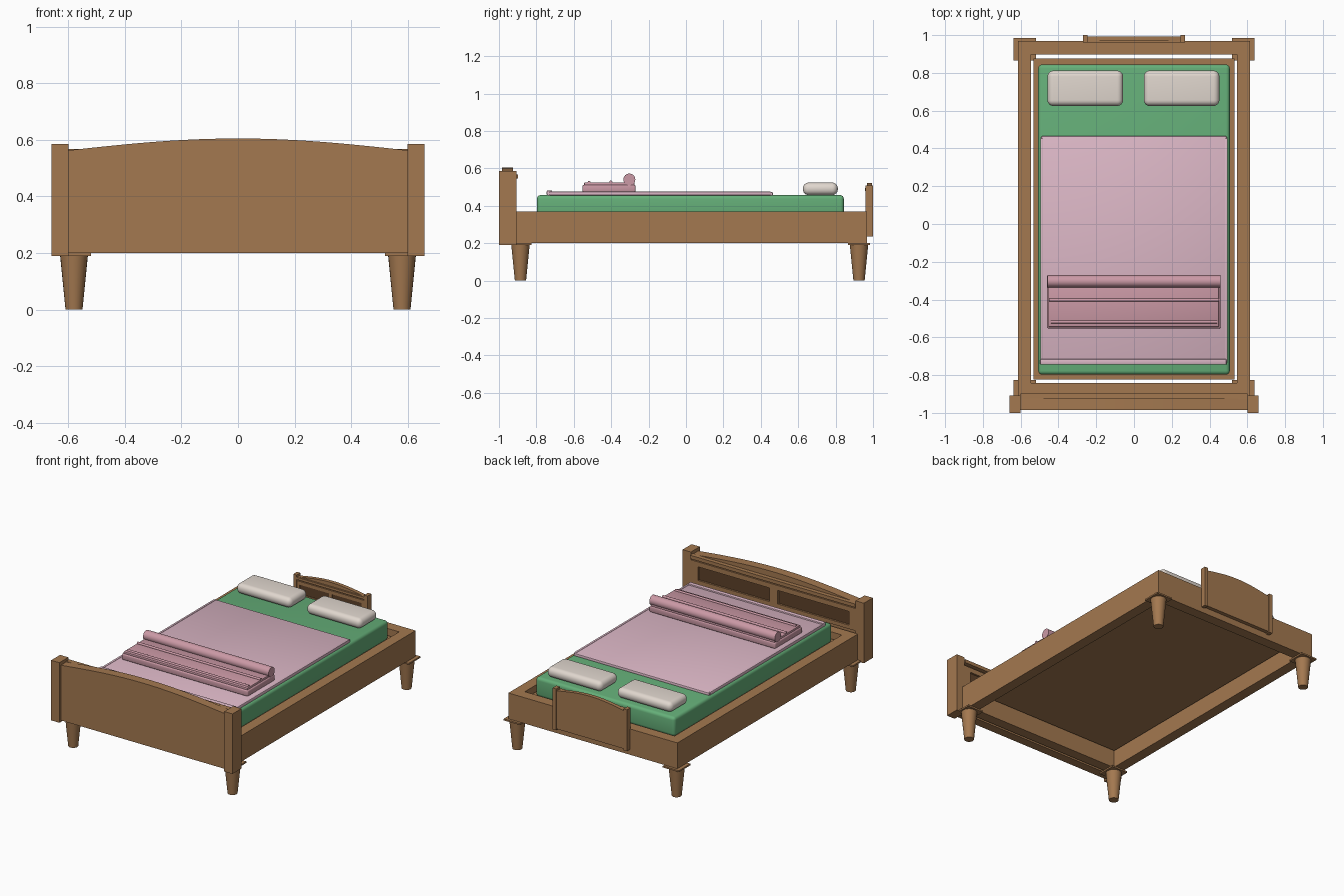
import bpy, bmesh, math

if "Cube" in bpy.data.objects:
    bpy.data.objects.remove(bpy.data.objects["Cube"])


def material(name, r, g, b):
    m = bpy.data.materials.new(name)
    m.diffuse_color = (r, g, b, 1)
    m.use_nodes = True
    m.node_tree.nodes["Principled BSDF"].inputs["Base Color"].default_value = m.diffuse_color
    return m


WOOD = material("wood", 0.37, 0.19, 0.08)
DARK = material("dark_wood", 0.11, 0.053, 0.022)
GREEN = material("green_cloth", 0.13, 0.43, 0.19)
PINK = material("pink_cloth", 0.71, 0.47, 0.56)
ROSE = material("rose_cloth", 0.60, 0.32, 0.38)
WHITE = material("pillow_cloth", 0.75, 0.68, 0.62)


def finish(name, bm, mat, smooth=False):
    bmesh.ops.recalc_face_normals(bm, faces=bm.faces)
    me = bpy.data.meshes.new(name)
    bm.to_mesh(me)
    bm.free()
    me.materials.append(mat)
    ob = bpy.data.objects.new(name, me)
    bpy.context.collection.objects.link(ob)
    if smooth:
        bpy.ops.object.select_all(action='DESELECT')
        ob.select_set(True)
        bpy.context.view_layer.objects.active = ob
        bpy.ops.object.shade_smooth_by_angle(angle=math.radians(35))
    return ob


def box(name, x, y, z, mat=WOOD, bevel=0, segs=4):
    """Box from (min, max) ranges, optionally with rounded edges."""
    bm = bmesh.new()
    bmesh.ops.create_cube(bm, size=1)
    for v in bm.verts:
        for i, (a, b) in enumerate((x, y, z)):
            v.co[i] = (a + b) / 2 + v.co[i] * (b - a)
    if bevel:
        bmesh.ops.bevel(bm, geom=bm.edges[:], offset=bevel, segments=segs,
                        profile=0.5, affect='EDGES')
    return finish(name, bm, mat, bevel > 0)


def roll(name, half, y, z, r, mat):
    """Horizontal cylinder along x."""
    bm = bmesh.new()
    bmesh.ops.create_cone(bm, cap_ends=True, segments=24, radius1=r, radius2=r, depth=2 * half)
    for v in bm.verts:
        v.co = (v.co.z, y + v.co.x, z + v.co.y)
    return finish(name, bm, mat, True)


def board(name, y0, z0, sx, sy, sz):
    """End board: posts, arched panel, framed dark insets; sy sign points inward."""
    def part(label, x, d, z, mat=WOOD):
        ys = sorted(y0 + sy * t for t in d)
        box(f"{name}_{label}", [sx * t for t in x], ys, [z0 + sz * t for t in z], mat)

    # arched panel
    bm = bmesh.new()
    n = 24
    prof = [(-0.6, 0.01)]
    for i in range(n + 1):
        x = -0.6 + 1.2 * i / n
        prof.append((x, 0.373 + 0.042 * math.cos(x / 0.6 * math.pi / 2)))
    prof.append((0.6, 0.01))
    face = bm.faces.new([bm.verts.new((sx * x, y0 + sy * 0.015, z0 + sz * z)) for x, z in prof])
    ext = bmesh.ops.extrude_face_region(bm, geom=[face])
    for g in ext["geom"]:
        if isinstance(g, bmesh.types.BMVert):
            g.co.y += sy * 0.06
    finish(f"{name}_panel", bm, WOOD)
    # frame on the inner face
    part("lower_frame", (-0.6, 0.6), (0.07, 0.09), (0.195, 0.22))
    part("upper_frame", (-0.6, 0.6), (0.07, 0.09), (0.31, 0.342))
    part("moulding", (-0.6, 0.6), (0.07, 0.102), (0.355, 0.378))
    part("centre_stile", (-0.03, 0.03), (0.07, 0.09), (0.22, 0.31))
    for s, side in ((-1, "left"), (1, "right")):
        part(f"{side}_post", sorted((s * 0.6, s * 0.66)), (0, 0.093), (0, 0.395))
        part(f"{side}_stile", sorted((s * 0.55, s * 0.6)), (0.07, 0.09), (0.22, 0.31))
        part(f"{side}_inset", sorted((s * 0.03, s * 0.55)), (0.07, 0.078), (0.22, 0.31), DARK)


# end boards
board("footboard", -1, 0.19, 1, 1, 1)
board("headboard", 1, 0.235, 0.41, -0.42, 0.69)

# bed frame
box("front_rail", (-0.615, 0.615), (-0.91, -0.843), (0.2, 0.37))
box("back_rail", (-0.615, 0.615), (0.897, 0.968), (0.2, 0.37))
for s, side in ((-1, "left"), (1, "right")):
    box(f"{side}_rail", sorted((s * 0.545, s * 0.615)), (-0.843, 0.897), (0.2, 0.37))
box("base_slab", (-0.532, 0.532), (-0.823, 0.876), (0.305, 0.335))

# tapered legs with square plates
for s, side in ((-1, "left"), (1, "right")):
    for y, end in ((-0.885, "front"), (0.925, "back")):
        box(f"{end}_{side}_plate", sorted((s * 0.52, s * 0.638)),
            (y - 0.06, y + 0.06), (0.19, 0.2))
        bm = bmesh.new()
        bmesh.ops.create_cone(bm, cap_ends=True, segments=24, radius1=0.03,
                              radius2=0.049, depth=0.19)
        bmesh.ops.translate(bm, verts=bm.verts, vec=(s * 0.58, y, 0.095))
        finish(f"{end}_{side}_leg", bm, WOOD, True)

# mattress, blanket and hems
box("mattress", (-0.507, 0.507), (-0.797, 0.844), (0.33, 0.457), GREEN, 0.02)
box("blanket", (-0.492, 0.492), (-0.74, 0.465), (0.45, 0.473), PINK, 0.006, 2)
box("blanket_foot_hem", (-0.497, 0.49), (-0.745, -0.715), (0.455, 0.482), PINK, 0.006, 2)
for s, side in ((-1, "left"), (1, "right")):
    box(f"blanket_{side}_hem", sorted((s * 0.48, s * 0.496)), (-0.73, 0.455),
        (0.455, 0.476), PINK, 0.005, 2)

# folded throw with a rolled edge
box("throw_base", (-0.46, 0.458), (-0.553, -0.27), (0.472, 0.512), ROSE, 0.008, 3)
box("throw_top", (-0.453, 0.45), (-0.545, -0.275), (0.508, 0.525), ROSE, 0.005, 2)
roll("throw_roll", 0.457, -0.303, 0.54, 0.032, ROSE)
roll("throw_ridge_middle", 0.45, -0.402, 0.527, 0.008, ROSE)
roll("throw_ridge_front", 0.44, -0.518, 0.525, 0.008, ROSE)

# pillows
box("left_pillow", (-0.458, -0.058), (0.625, 0.812), (0.457, 0.524), WHITE, 0.031, 6)
box("right_pillow", (0.052, 0.452), (0.625, 0.812), (0.457, 0.524), WHITE, 0.031, 6)
